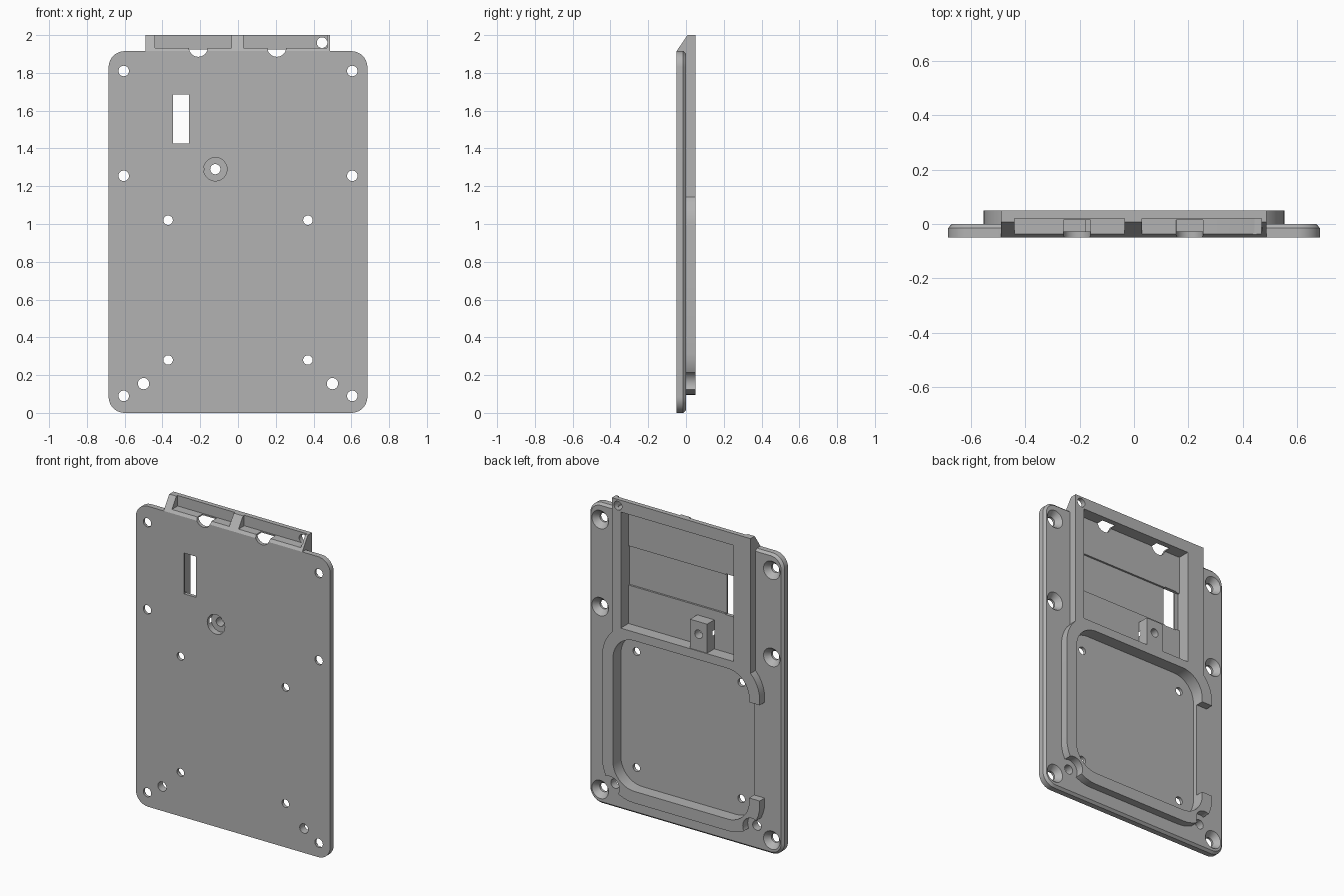
import bpy, bmesh, math
from mathutils import Matrix

cube = bpy.data.objects.get("Cube")
if cube:
    bpy.data.objects.remove(cube)

grey = bpy.data.materials.new("matte grey")
grey.use_nodes = True
grey.diffuse_color = (0.45, 0.45, 0.45, 1)
grey.node_tree.nodes["Principled BSDF"].inputs["Base Color"].default_value = grey.diffuse_color


def finish(name, bm):
    bmesh.ops.recalc_face_normals(bm, faces=bm.faces)
    mesh = bpy.data.meshes.new(name)
    bm.to_mesh(mesh)
    bm.free()
    mesh.materials.append(grey)
    ob = bpy.data.objects.new(name, mesh)
    bpy.context.collection.objects.link(ob)
    return ob


def loft(name, layers):
    """Closed solid through rings of 3D points."""
    bm = bmesh.new()
    rings = [[bm.verts.new(p) for p in layer] for layer in layers]
    for a, b in zip(rings, rings[1:]):
        for i in range(len(a)):
            j = (i + 1) % len(a)
            bm.faces.new((a[i], a[j], b[j], b[i]))
    bm.faces.new(rings[0])
    bm.faces.new(rings[-1])
    return finish(name, bm)


def rounded(cz, half_x, half_z, r, y, steps=10):
    """Rounded rectangle standing in the xz plane."""
    pts = []
    for q, (sx, sz) in enumerate(((1, 1), (-1, 1), (-1, -1), (1, -1))):
        for i in range(steps + 1):
            a = math.pi / 2 * (q + i / steps)
            pts.append((sx * (half_x - r) + r * math.cos(a), y,
                        cz + sz * (half_z - r) + r * math.sin(a)))
    return pts


def box(name, x0, x1, y0, y1, z0, z1):
    return loft(name, [[(x0, y, z0), (x1, y, z0), (x1, y, z1), (x0, y, z1)] for y in (y0, y1)])


def turned(name, x, z, r0, r1, y0, y1, n=32):
    """Cylinder or cone along y."""
    return loft(name, [[(x + r * math.cos(2 * math.pi * i / n), y, z + r * math.sin(2 * math.pi * i / n))
                        for i in range(n)] for r, y in ((r0, y0), (r1, y1))])


def combine(target, other, operation):
    other.hide_render = True
    mod = target.modifiers.new(operation.lower(), "BOOLEAN")
    mod.operation, mod.solver, mod.object = operation, "EXACT", other
    bpy.context.view_layer.update()
    deps = bpy.context.evaluated_depsgraph_get()
    mesh = bpy.data.meshes.new_from_object(target.evaluated_get(deps))
    target.modifiers.clear()
    target.data = mesh
    bpy.data.objects.remove(other)


def cut(target, other):
    combine(target, other, "DIFFERENCE")


def drill(target, x, z, r):
    cut(target, turned("drill", x, z, r, r, -0.1, 0.1))


# Base plate with a chamfered rear rim
MID, HX, HZ = 0.9575, 0.685, 0.9575
plate = loft("back_plate", [rounded(MID, HX - d, HZ - d, 0.085 - d, y)
                            for d, y in ((0, -0.05), (0, -0.015), (0.014, 0))])

# Rounded fan ring, open on one side, with screw notches in the lower corners
FAN = 0.65
ring = loft("fan_ring", [rounded(FAN, 0.555, 0.555, 0.22, y) for y in (-0.01, 0.05)])
cut(ring, box("side_gap", -0.7, -0.3, -0.1, 0.1, 0.345, 0.955))
for x in (-0.5, 0.5):
    cut(ring, turned("notch", x, 0.155, 0.065, 0.065, -0.1, 0.1))

# Upper housing with a slanted front top edge
profile = [(-0.05, 1.915), (0.008, 2), (0.05, 2), (0.05, 1.14), (-0.01, 1.14), (-0.01, 1.88), (-0.05, 1.88)]
housing = loft("upper_housing", [[(x, y, z) for y, z in profile] for x in (-0.49, 0.488)])

combine(plate, housing, "UNION")
combine(plate, ring, "UNION")

# Fan pocket, housing window and the deeper groove across it
cut(plate, loft("fan_pocket", [rounded(FAN, 0.48, 0.48, 0.15, y) for y in (-0.03, 0.1)]))
cut(plate, box("window", -0.37, 0.425, -0.028, 0.1, 1.185, 1.925))
cut(plate, box("groove", -0.37, 0.425, -0.04, 0, 1.43, 1.68))
cut(plate, box("slot", -0.345, -0.26, -0.1, 0, 1.425, 1.685))

# Recesses between the slanted top ribs, with cable notches
for x0, x1 in ((-0.44, -0.035), (0.03, 0.47)):
    cut(plate, box("top_recess", x0, x1, -0.1, 0.02, 1.933, 2.1))
for x in (-0.21, 0.205):
    cut(plate, turned("cable_notch", x, 1.935, 0.05, 0.05, -0.1, 0.015))
drill(plate, 0.445, 1.96, 0.028)

# Standoff block with a counterbored screw hole
combine(plate, box("standoff", -0.18, -0.06, -0.035, 0.045, 1.17, 1.37), "UNION")
cut(plate, turned("counterbore", -0.12, 1.29, 0.062, 0.062, -0.1, -0.01))
drill(plate, -0.12, 1.29, 0.027)

# Mirrored screw holes: countersunk edge holes, fan holes, lower corner holes
for s in (-1, 1):
    for z in (0.09, 1.255, 1.81):
        drill(plate, s * 0.605, z, 0.028)
        cut(plate, turned("countersink", s * 0.605, z, 0.028, 0.06, -0.035, 0.002))
    for z in (0.28, 1.02):
        drill(plate, s * 0.37, z, 0.025)
    drill(plate, s * 0.5, 0.155, 0.03)

# Shade curved walls smoothly, keep edges sharp
bpy.ops.object.select_all(action="DESELECT")
plate.select_set(True)
bpy.context.view_layer.objects.active = plate
bpy.ops.object.shade_smooth_by_angle(angle=math.radians(30))
